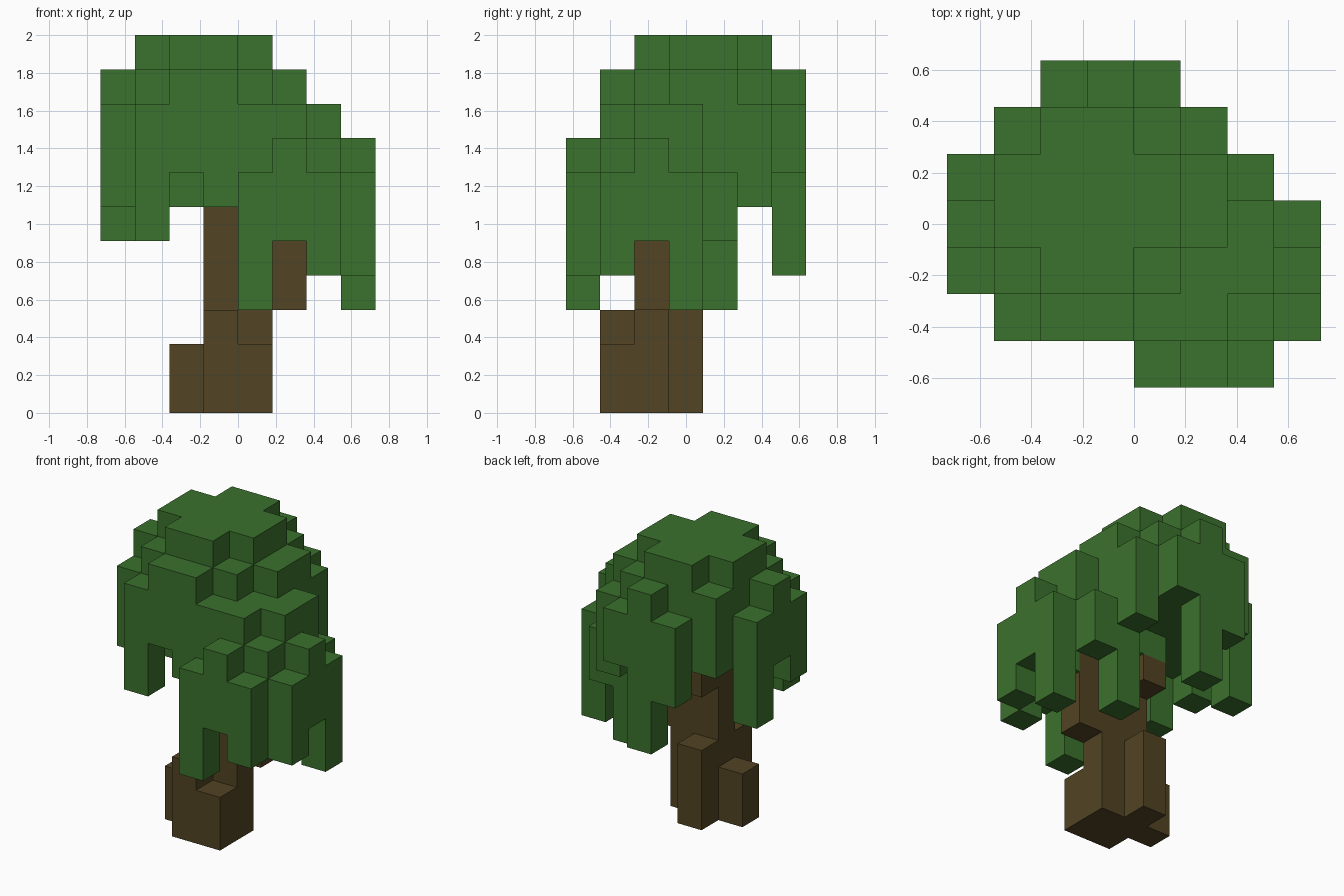
import bpy
import bmesh
from mathutils import Vector

cube = bpy.data.objects.get("Cube")
if cube:
    bpy.data.objects.remove(cube, do_unlink=True)

SIZE = 2 / 11                   # edge of one block
ORIGIN = Vector((-4, -3.5, 0))  # grid corner, in blocks


def make_material(name, colour):
    mat = bpy.data.materials.new(name)
    mat.use_nodes = True
    mat.diffuse_color = (*colour, 1)
    for node in mat.node_tree.nodes:
        if node.type == 'BSDF_PRINCIPLED':
            node.inputs["Base Color"].default_value = (*colour, 1)
            node.inputs["Roughness"].default_value = 0.9
    return mat


def column(x, y, low, high):
    """Blocks stacked from layer low up to, not including, layer high."""
    return {(x, y, z) for z in range(low, high)}


def build_blocks(name, blocks, solid, mat):
    """Skin a set of blocks, leaving out faces hidden by any solid block."""
    bm = bmesh.new()
    for block in blocks:
        centre = Vector(block) + Vector((0.5, 0.5, 0.5)) + ORIGIN
        for axis in range(3):
            for sign in (-1, 1):
                normal = Vector((0, 0, 0))
                normal[axis] = sign
                neighbour = tuple(int(b + n) for b, n in zip(block, normal))
                if neighbour in solid:
                    continue
                u = Vector((0, 0, 0))
                u[(axis + 1) % 3] = 0.5
                v = normal.cross(u)
                mid = centre + normal / 2
                ring = (mid - u - v, mid + u - v, mid + u + v, mid - u + v)
                bm.faces.new([bm.verts.new(p * SIZE) for p in ring])
    bmesh.ops.remove_doubles(bm, verts=bm.verts, dist=SIZE / 100)
    mesh = bpy.data.meshes.new(name)
    bm.to_mesh(mesh)
    bm.free()
    mesh.materials.append(mat)
    obj = bpy.data.objects.new(name, mesh)
    bpy.context.collection.objects.link(obj)
    return obj


# Trunk: stepped roots, main stem, and two short branches
trunk = set()
for x, y, low, high in ((3, 2, 0, 6), (4, 2, 0, 6), (3, 1, 0, 3), (4, 1, 0, 2),
                        (2, 2, 0, 2), (3, 3, 0, 3), (3, 3, 5, 6), (5, 2, 3, 6)):
    trunk |= column(x, y, low, high)

# Foliage: upper and lower layer (hex) of each column, rows front to back
TOPS = ("....787.",
        ".9AA9987",
        "9ABBA998",
        "ABBBBA97",
        "9BBBBA7.",
        ".ABBA9..",
        "..9A9...")
BOTTOMS = ("....354.",
           ".5766554",
           "67766655",
           "77766663",
           "5777735.",
           ".77776..",
           "..647...")
leaves = set()
for y, (tops, bottoms) in enumerate(zip(TOPS, BOTTOMS)):
    for x, (top, bottom) in enumerate(zip(tops, bottoms)):
        if top != ".":
            leaves |= column(x, y, int(bottom, 16), int(top, 16))
leaves -= trunk

solid = trunk | leaves
build_blocks("trunk", trunk, solid, make_material("bark brown", (0.085, 0.058, 0.017)))
build_blocks("foliage", leaves, solid, make_material("leaf green", (0.044, 0.165, 0.026)))
